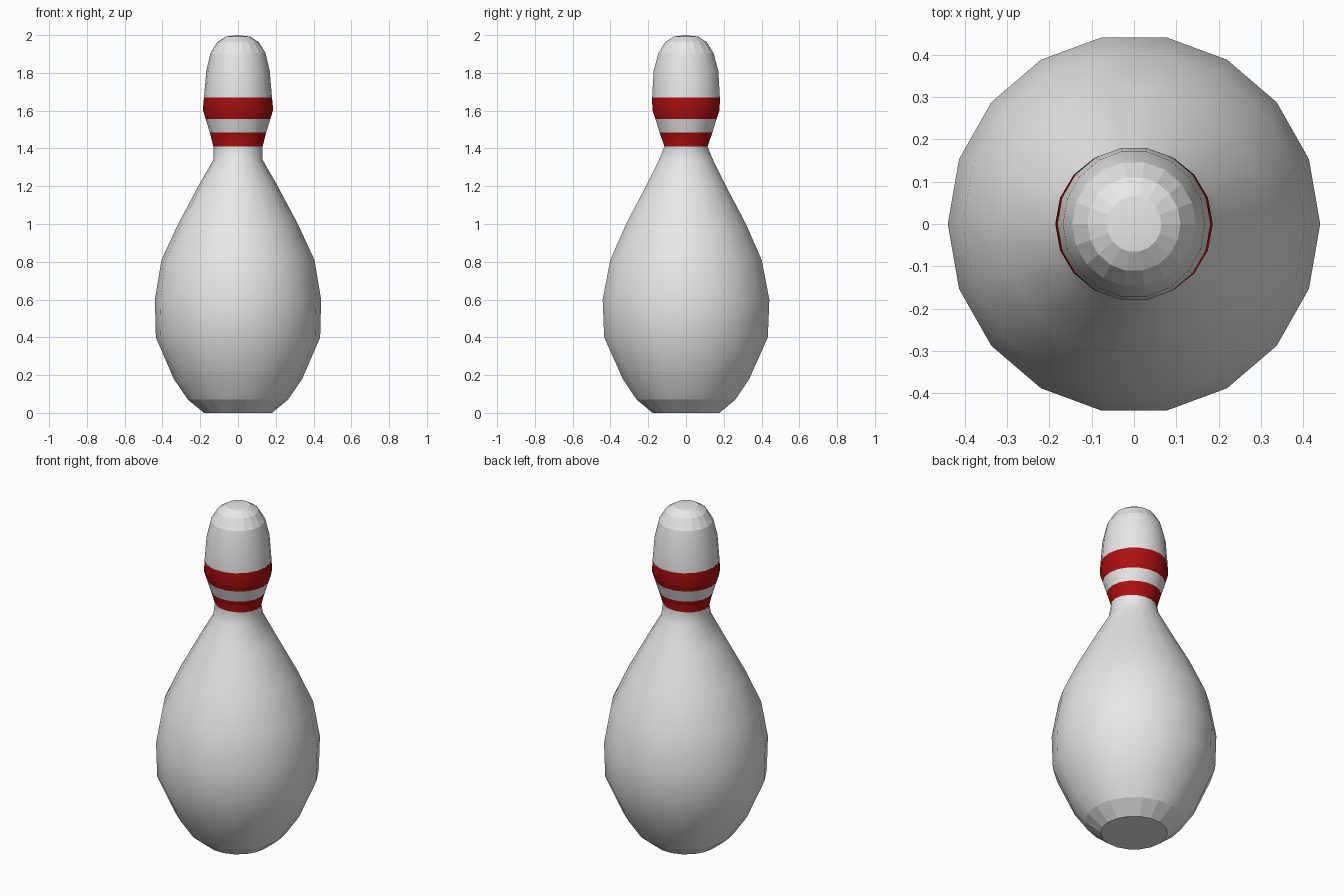
import bpy, bmesh, math

if "Cube" in bpy.data.objects:
    bpy.data.objects.remove(bpy.data.objects["Cube"])

SIDES = 18


def material(name, color):
    m = bpy.data.materials.new(name)
    m.diffuse_color = (*color, 1)
    m.use_nodes = True
    m.node_tree.nodes["Principled BSDF"].inputs["Base Color"].default_value = m.diffuse_color
    return m


# Profile rings: (x radius, y radius, height); the neck and head are slightly oval
RINGS = [
    (0.18, 0.18, 0.0), (0.265, 0.265, 0.07), (0.34, 0.34, 0.18),
    (0.435, 0.44, 0.40), (0.44, 0.448, 0.60), (0.405, 0.407, 0.81),
    (0.317, 0.322, 1.0), (0.205, 0.21, 1.21), (0.13, 0.145, 1.34),
    (0.13, 0.116, 1.41), (0.149, 0.142, 1.485), (0.171, 0.164, 1.555),
    (0.186, 0.181, 1.605), (0.18, 0.182, 1.67), (0.168, 0.174, 1.81),
    (0.146, 0.148, 1.905), (0.11, 0.112, 1.963), (0.065, 0.066, 1.992),
]

bm = bmesh.new()
loops = []
for rx, ry, z in RINGS:
    loops.append([bm.verts.new((rx * math.cos(2 * math.pi * i / SIDES),
                                ry * math.sin(2 * math.pi * i / SIDES), z))
                  for i in range(SIDES)])

# Walls
for low, high in zip(loops, loops[1:]):
    for i in range(SIDES):
        j = (i + 1) % SIDES
        bm.faces.new((low[i], low[j], high[j], high[i]))

# Flat base and rounded tip
bm.faces.new(loops[0][::-1])
tip = bm.verts.new((0, 0, 2.0))
for i in range(SIDES):
    bm.faces.new((loops[-1][i], loops[-1][(i + 1) % SIDES], tip))

# Red neck stripes by height; faceted crown and foot, smooth body
for f in bm.faces:
    z = f.calc_center_median().z
    f.material_index = int(1.41 < z < 1.485 or 1.555 < z < 1.67)
    f.smooth = 0.07 < z < 1.905 or z > 1.992

mesh = bpy.data.meshes.new("bowling_pin")
bm.to_mesh(mesh)
bm.free()
mesh.materials.append(material("white", (0.8, 0.8, 0.8)))
mesh.materials.append(material("red", (0.41, 0.005, 0.005)))
bpy.context.collection.objects.link(bpy.data.objects.new("bowling_pin", mesh))
